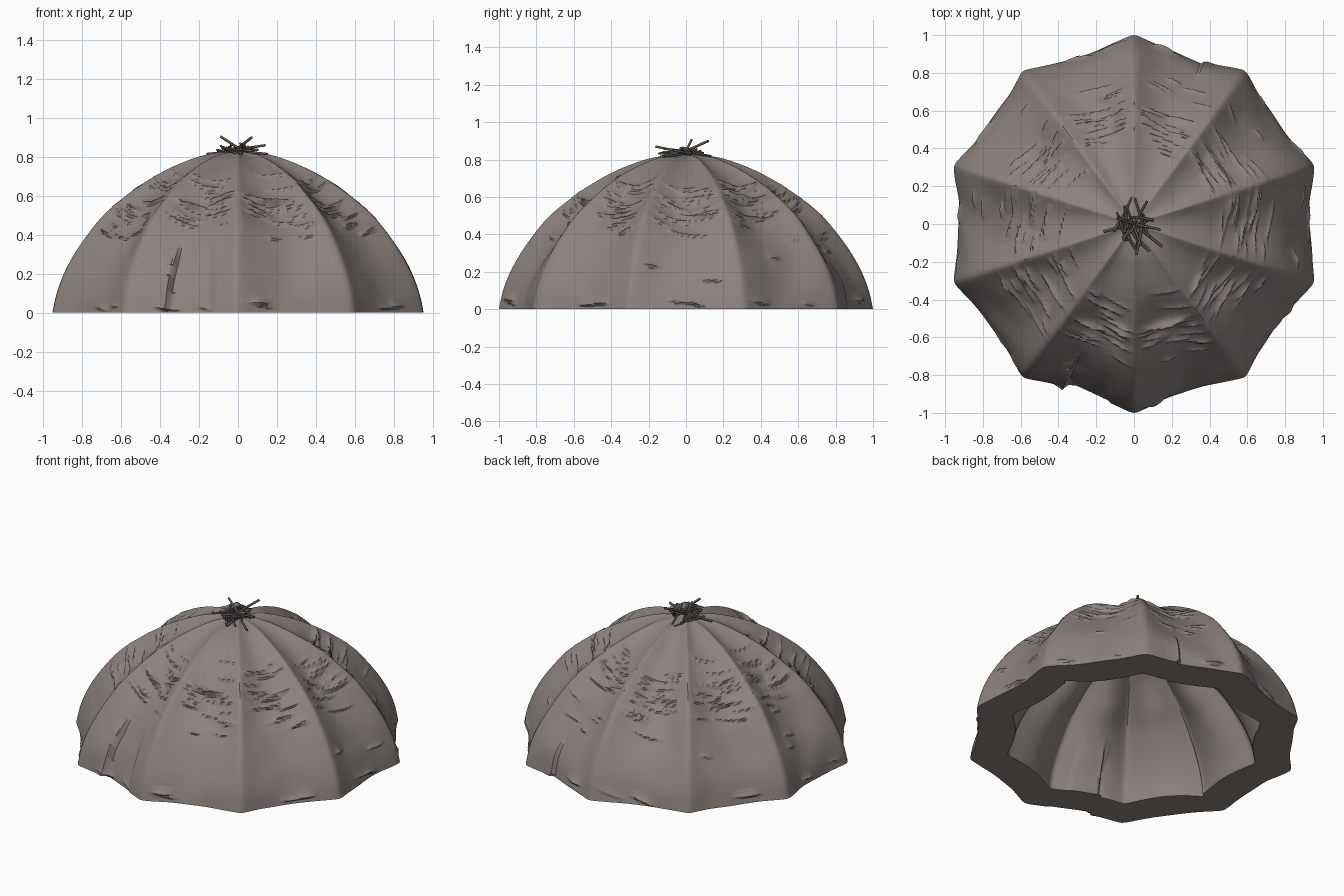
import bpy, bmesh, math, random
from mathutils import Vector, noise

if "Cube" in bpy.data.objects:
    bpy.data.objects.remove(bpy.data.objects["Cube"])

random.seed(7)
RIBS, SEG, ROWS = 10, 400, 180
STEP = 2 * math.pi / RIBS


def material(name, rgb):
    m = bpy.data.materials.new(name)
    m.diffuse_color = (*rgb, 1)
    m.use_nodes = True
    m.node_tree.nodes["Principled BSDF"].inputs["Base Color"].default_value = m.diffuse_color
    return m


hide_mat = material("grey brown hide", (0.262, 0.225, 0.210))
stick_mat = material("dark stick", (0.105, 0.098, 0.088))

# Rib profile (radius, height)
PROFILE = [(1, 0), (.978, .1), (.94, .2), (.885, .3), (.815, .4), (.73, .5), (.615, .595),
           (.49, .675), (.35, .745), (.2, .797), (.09, .813), (.004, .818)]


def profile_at(f):
    n = len(PROFILE) - 1
    x = f * n
    i = min(int(x), n - 1)
    t = x - i
    p = [Vector(PROFILE[max(0, min(n, i + k))]) for k in (-1, 0, 1, 2)]
    return 0.5 * (2 * p[1] + (p[2] - p[0]) * t + (2 * p[0] - 5 * p[1] + 4 * p[2] - p[3]) * t * t
                  + (3 * p[1] - p[0] - 3 * p[2] + p[3]) * t ** 3)


def make_rows(count):
    pts = [profile_at(i / count) for i in range(count + 1)]
    rows, v = [], 0
    for i, p in enumerate(pts):
        if i:
            v += (p - pts[i - 1]).length
        d = (pts[min(i + 1, count)] - pts[max(i - 1, 0)]).normalized()
        rows.append((p.x, p.y, v, Vector((d.y, -d.x))))
    return rows


# Random folds of each hide panel: angle, arc height, half length, tilt, height
folds = []
for k in range(RIBS):
    group = []
    centre = (k + 1) * STEP - math.pi / RIBS + STEP / 2
    slope = random.uniform(-.25, .25)
    for j in range(24):
        if j < 16:
            v, half = random.gauss(.7, .11), random.uniform(.06, .16)
        elif j < 18:
            v, half = random.uniform(.03, .06), random.uniform(.05, .1)
        else:
            v, half = random.uniform(.15, .95), random.uniform(.04, .08)
        group.append((centre + random.uniform(-.25, .25), v, half,
                      slope + random.uniform(-.15, .15), random.uniform(.010, .019)))
    folds.append(group)


def sag(a, r):
    """Panels sag inward between the ribs."""
    q = ((a - math.pi / 2) / STEP) % 1
    t = 2 * min(q, 1 - q)
    t = math.sqrt(t * t + .004)
    depth = .082 + .015 * math.sin(math.pi * max(0, min(1, (1 - r) / .6)))
    return .010 - depth * (1 - max(0, 1 - t) ** 2) * min(1, (r / .62) ** 1.25), t


def door(x, y, z):
    """Overlapping door flap in front, and its smaller twin seam behind."""
    if y > 0:
        x, size = -x, .7
    else:
        size = 1
    fade = max(0, min(1, (.42 * size - z) / .12))
    if abs(y) < .3 or fade == 0:
        return 0
    d = -.40 + .19 * z - x
    out = .022 * math.exp(-d / .06) if d > 0 else -.012 * math.exp(d / .05)
    if y < 0 and -.37 < x < -.13:
        out -= .010 * min(1, (-.13 - x) / .015)
    return out * fade * size


def surface(a, row, detail):
    r, z, v, n = row
    off, t = sag(a, r)
    c, s = math.cos(a), math.sin(a)
    flap = door(c * r, s * r, z)
    if detail:
        off += .016 * noise.noise(Vector((c * r * 4, s * r * 4, z * 4))) * min(1, r / .3) * min(1, t * 2)
        off += flap
        k = int(((a - math.pi / RIBS) % (2 * math.pi)) / STEP) % RIBS
        for fa, fv, half, tilt, h in folds[k]:
            u = r * ((a - fa + math.pi) % (2 * math.pi) - math.pi)
            if abs(u) < half and not (flap and z > .1):
                # slightly bowed fold: steep below, soft above
                d = v - fv - tilt * u - .5 * u * u
                if -.009 < d < .09:
                    soft = min(1, (d + .009) / .009) * math.exp(-max(0, d) / .02)
                    off += h * (1 - (u / half) ** 2) * soft * min(1, t * 3)
    else:
        # inner lining: overlap seams beside the left and right ribs
        d = (a - math.radians(18.5)) % math.pi * r
        off = off * 1.15 + flap + .05 * math.exp(-d / .1) * max(0, 1 - z / .6)
    rr = max(.002, r + n.x * off)
    return Vector((rr * c, rr * s, 0 if z < 1e-6 else max(.001, z + n.y * off)))


def add_rings(bm, rows, detail, sr=1, sz=1):
    rings = []
    for row in rows:
        ring = []
        for i in range(SEG):
            p = surface(2 * math.pi * i / SEG, row, detail)
            ring.append(bm.verts.new((p.x * sr, p.y * sr, p.z * sz)))
        rings.append(ring)
    for lo, hi in zip(rings, rings[1:]):
        bridge(bm, lo, hi)
    bm.faces.new(rings[-1])
    return rings[0]


def bridge(bm, lo, hi):
    for i in range(SEG):
        j = (i + 1) % SEG
        bm.faces.new((lo[i], lo[j], hi[j], hi[i]))


# Thick hide shell: detailed outside, plain inside, flat rim on the ground
bm = bmesh.new()
outer = add_rings(bm, make_rows(ROWS), True)
inner = add_rings(bm, make_rows(33), False, .77, .84)
bridge(bm, inner, outer)
bmesh.ops.recalc_face_normals(bm, faces=bm.faces)
me = bpy.data.meshes.new("hide_dome")
bm.to_mesh(me)
bm.free()
me.materials.append(hide_mat)
dome = bpy.data.objects.new("hide_dome", me)
bpy.context.collection.objects.link(dome)
bpy.context.view_layer.objects.active = dome
dome.select_set(True)
bpy.ops.object.shade_smooth_by_angle(angle=math.radians(35))

# Bundle of crooked sticks crossing over the top, most of them running front to back
curve = bpy.data.curves.new("top_sticks", "CURVE")
curve.dimensions = "3D"
curve.bevel_depth = .007
curve.bevel_resolution = 1
curve.use_fill_caps = True
for i in range(17):
    a = math.pi / 2 + random.gauss(0, .6)
    half = random.uniform(.06, .11)
    mid = Vector((random.uniform(-.07, .07), random.uniform(-.07, .07), random.uniform(.822, .85)))
    along = Vector((math.cos(a), math.sin(a), random.uniform(-.25, .35))) * half
    bend = Vector((-math.sin(a), math.cos(a), .4)) * random.uniform(-.015, .015)
    sp = curve.splines.new("POLY")
    sp.points.add(2)
    for p, co in zip(sp.points, (mid - along, mid + bend, mid + along)):
        p.co = (*co, 1)
    sp.points[2].radius = .7
# a few strays poking up and out
for x, y, z in ((-.09, .03, .905), (.07, .12, .9), (.14, -.03, .86), (-.16, -.04, .815), (.15, -.12, .815)):
    sp = curve.splines.new("POLY")
    sp.points.add(1)
    sp.points[0].co = (x * -.2, y * -.2, .835, 1)
    sp.points[1].co = (x, y, z, 1)
curve.materials.append(stick_mat)
sticks = bpy.data.objects.new("top_sticks", curve)
bpy.context.collection.objects.link(sticks)
